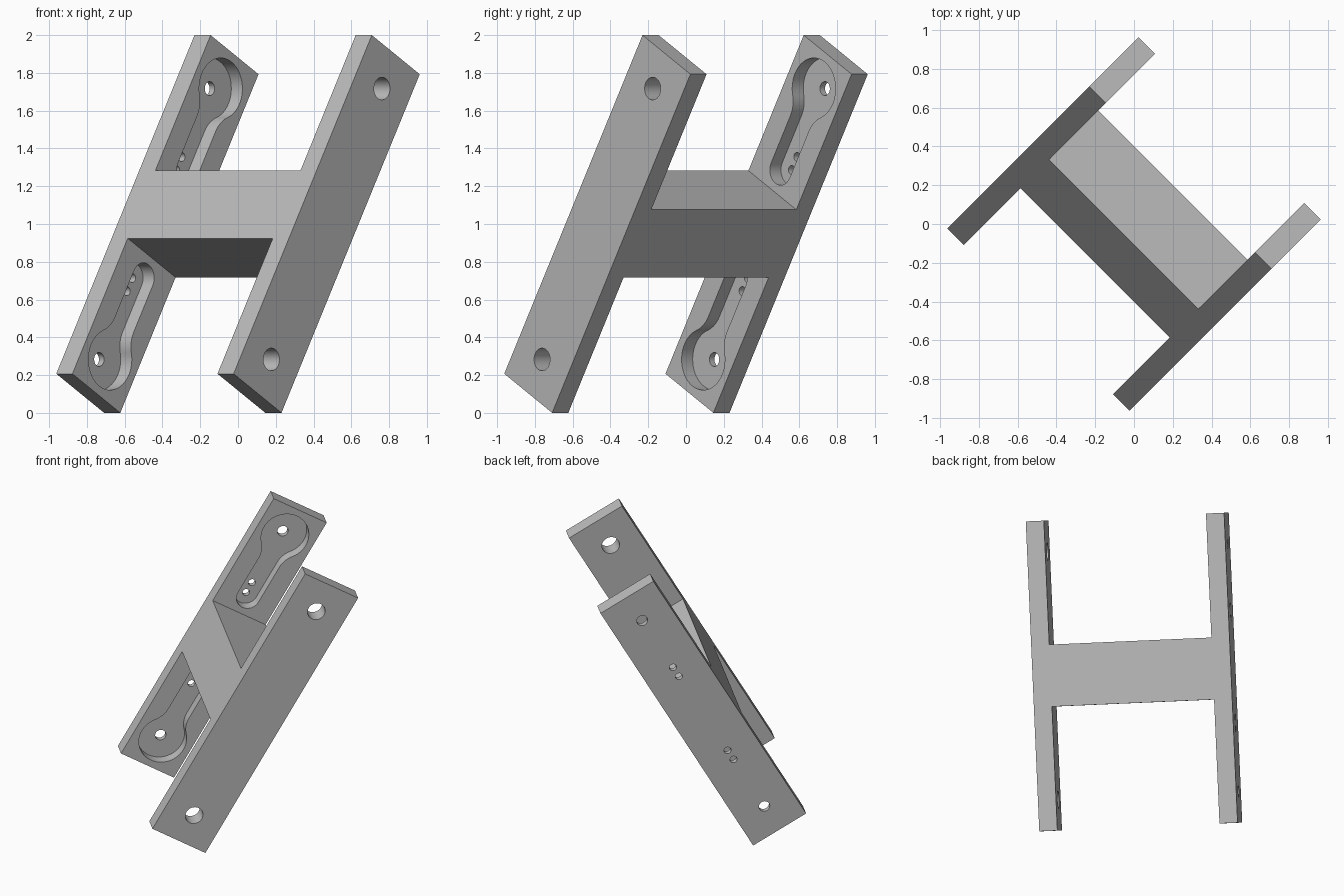
import bpy
import bmesh
from math import cos, sin, pi, sqrt, asin
from mathutils import Matrix, Vector

cube = bpy.data.objects.get("Cube")
if cube:
    bpy.data.objects.remove(cube, do_unlink=True)

# Main dimensions: local x = across, y = bar width, z = bar length
WIDTH = 0.414
LENGTH = 5 * WIDTH
SPAN = 1.328
THICK = 0.121
DEPTH = 0.083
HOLE_U = 2 * WIDTH

grey = bpy.data.materials.new("plain_grey")
grey.use_nodes = True
grey.diffuse_color = (0.5, 0.5, 0.5, 1)
grey.node_tree.nodes["Principled BSDF"].inputs["Base Color"].default_value = (0.5, 0.5, 0.5, 1)


def prism(name, points, sweep):
    """Extrude a closed outline of 3D points along the sweep vector."""
    bm = bmesh.new()
    face = bm.faces.new([bm.verts.new(p) for p in points])
    moved = bmesh.ops.extrude_face_region(bm, geom=[face])["geom"]
    bmesh.ops.translate(bm, vec=sweep, verts=[v for v in moved if isinstance(v, bmesh.types.BMVert)])
    bmesh.ops.recalc_face_normals(bm, faces=bm.faces)
    mesh = bpy.data.meshes.new(name)
    bm.to_mesh(mesh)
    bm.free()
    mesh.materials.append(grey)
    obj = bpy.data.objects.new(name, mesh)
    bpy.context.collection.objects.link(obj)
    return obj


def arc(cy, cz, r, start, end, steps):
    return [(cy + r * cos(start + (end - start) * i / steps),
             cz + r * sin(start + (end - start) * i / steps)) for i in range(steps + 1)]


def cut(target, outline, x0, x1):
    """Subtract an outline in the bar's face, swept from x0 to x1."""
    cutter = prism("cutter", [(x0, y, z) for y, z in outline], Vector((x1 - x0, 0, 0)))
    cutter.hide_render = True
    mod = target.modifiers.new("cut", "BOOLEAN")
    mod.operation = "DIFFERENCE"
    mod.solver = "EXACT"
    mod.object = cutter
    bpy.context.view_layer.objects.active = target
    bpy.ops.object.modifier_apply(modifier=mod.name)
    bpy.data.objects.remove(cutter, do_unlink=True)


def keyhole(big, small, fillet, z_big, z_small):
    """Round head blending through concave fillets into a narrow slot."""
    drop = sqrt((big + fillet) ** 2 - (small + fillet) ** 2)
    tilt = asin(drop / (big + fillet))
    side = small + fillet
    pts = arc(0, z_big, big, -tilt, pi + tilt, 40)
    pts += arc(-side, z_big - drop, fillet, tilt, 0, 10)[1:]
    pts += arc(0, z_small, small, pi, 2 * pi, 20)
    pts += arc(side, z_big - drop, fillet, pi, pi - tilt, 10)[:-1]
    return pts


# H-shaped body: two long bars joined by a full-width crossbar
a, b, h, m = SPAN / 2, SPAN / 2 - THICK, LENGTH / 2, WIDTH / 2
outline = [(-a, -h), (-b, -h), (-b, -m), (b, -m), (b, -h), (a, -h),
           (a, h), (b, h), (b, m), (-b, m), (-b, h), (-a, h)]
body = prism("h_bracket", [(x, -m, z) for x, z in outline], Vector((0, WIDTH, 0)))

# Recessed keyhole pockets and screw holes, repeated at both ends
pocket = keyhole(0.162, 0.08, 0.16, HOLE_U, 0.33)
for s in (1, -1):
    cut(body, [(y, s * z) for y, z in pocket], -b - DEPTH, -b + 0.03)
    for z, r in ((HOLE_U, 0.037), (0.41, 0.024), (0.33, 0.024)):
        cut(body, arc(0, s * z, r, 0, 2 * pi, 32)[:-1], -a - 0.03, -b + 0.03)
    cut(body, arc(0, s * HOLE_U, 0.06, 0, 2 * pi, 32)[:-1], b - 0.03, a + 0.03)

# Lean the bracket: bars rise at sixty degrees, crossbar stays level
across = Vector((1, -1, 0)).normalized()
along = Vector((cos(pi / 3) / sqrt(2), cos(pi / 3) / sqrt(2), sin(pi / 3)))
frame = Matrix((across, along.cross(across), along)).transposed().to_4x4()
body.data.transform(Matrix.Translation((0, 0, 1)) @ frame)

bpy.ops.object.select_all(action="DESELECT")
body.select_set(True)
bpy.context.view_layer.objects.active = body
bpy.ops.object.shade_smooth_by_angle(angle=pi / 6)
